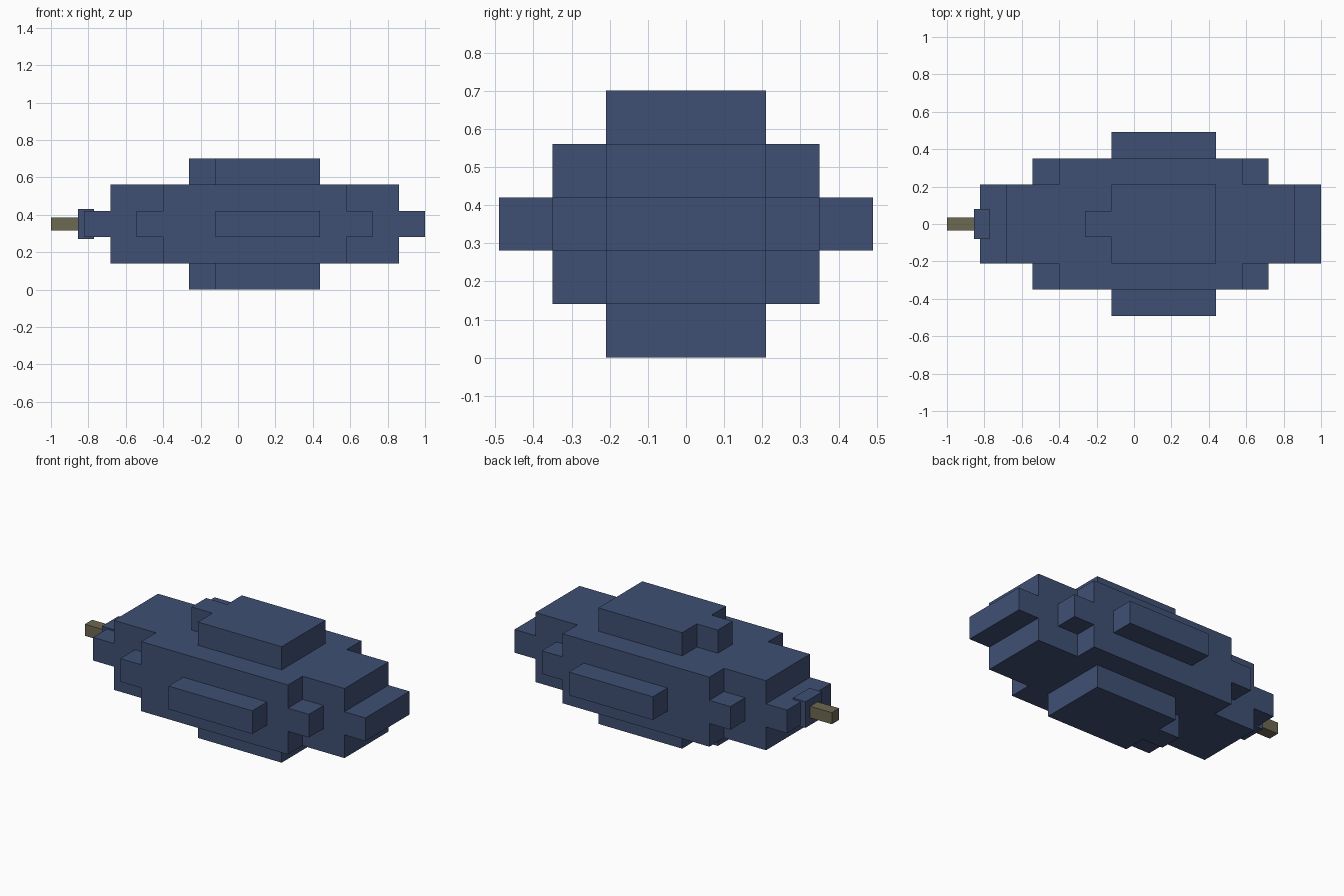
import bpy, bmesh
from mathutils import Vector

if "Cube" in bpy.data.objects:
    bpy.data.objects.remove(bpy.data.objects["Cube"])

U = 0.1402            # voxel size
X0 = 1 - 13 * U       # blossom-side start of the fruit along x


def material(name, rgb):
    m = bpy.data.materials.new(name)
    m.diffuse_color = (*rgb, 1)
    m.use_nodes = True
    m.node_tree.nodes["Principled BSDF"].inputs["Base Color"].default_value = m.diffuse_color
    return m


def finish(name, bm, mat):
    bmesh.ops.recalc_face_normals(bm, faces=bm.faces)
    me = bpy.data.meshes.new(name)
    bm.to_mesh(me)
    bm.free()
    me.materials.append(mat)
    ob = bpy.data.objects.new(name, me)
    bpy.context.collection.objects.link(ob)
    return ob


def box(name, x0, x1, half, zc, mat):
    bm = bmesh.new()
    bmesh.ops.create_cube(bm, size=1)
    for v in bm.verts:
        v.co = (x0 + (v.co.x + .5) * (x1 - x0), v.co.y * 2 * half, zc + v.co.z * 2 * half)
    return finish(name, bm, mat)


blue = material("dusky blue", (0.05, 0.08, 0.175))
brown = material("stem olive brown", (0.155, 0.14, 0.085))

# Fruit slabs: x start, x end, half width in y, half height in z (in voxels)
slabs = [(0, 13, 1, 0), (1, 12, 1, 1), (2, 11, 2, 0), (3, 10, 2, 1),
         (5, 9, 3, 0), (5, 9, 1, 2), (4, 5, 0, 2)]
cells = {(i, j, k) for a, b, w, h in slabs
         for i in range(a, b) for j in range(-w, w + 1) for k in range(-h, h + 1)}

# Fruit skin: only the exposed voxel faces
bm = bmesh.new()
for c in cells:
    for ax in range(3):
        for s in (-1, 1):
            n = list(c)
            n[ax] += s
            if tuple(n) in cells:
                continue
            quad = []
            for p, q in ((-.5, -.5), (.5, -.5), (.5, .5), (-.5, .5)):
                v = Vector(c)
                v[ax] += s * .5
                v[(ax + 1) % 3] += p
                v[(ax + 2) % 3] += q
                quad.append(bm.verts.new((X0 + (v.x + .5) * U, v.y * U, (v.z + 2.5) * U)))
            bm.faces.new(quad if s > 0 else quad[::-1])
bmesh.ops.remove_doubles(bm, verts=bm.verts, dist=1e-4)
bmesh.ops.dissolve_limit(bm, angle_limit=0.01, verts=bm.verts, edges=bm.edges)
finish("fruit_body", bm, blue)

# Collar and stem at the narrow end
box("stem_collar", -0.855, -0.77, 0.079, 2.5 * U, blue)
box("stem", -1.0, -0.855, 0.035, 2.5 * U, brown)
